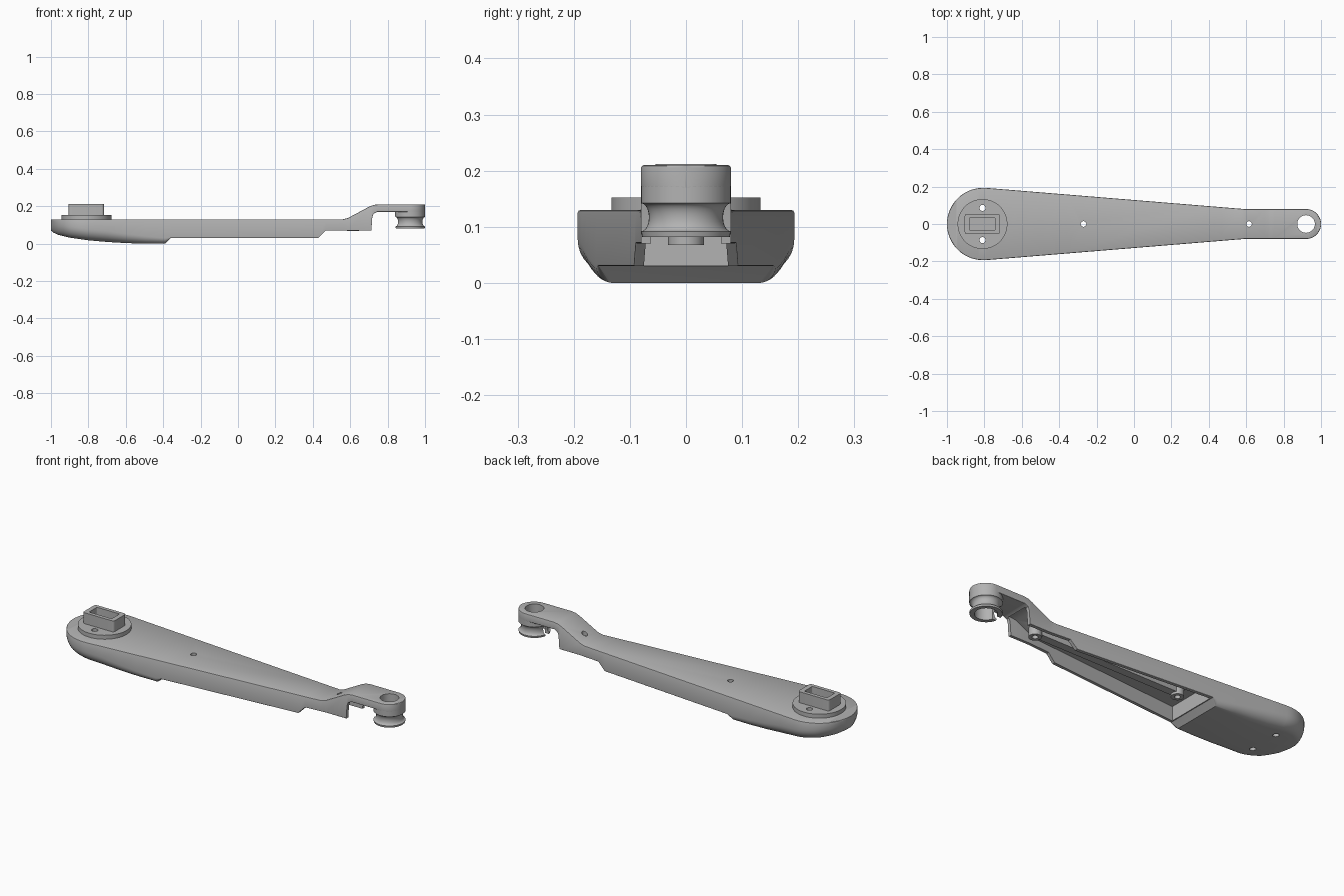
import bpy, bmesh, math

cube = bpy.data.objects.get("Cube")
if cube:
    bpy.data.objects.remove(cube, do_unlink=True)

gray = bpy.data.materials.new("plain gray")
gray.use_nodes = True
gray.diffuse_color = (0.45, 0.45, 0.45, 1)
gray.node_tree.nodes["Principled BSDF"].inputs["Base Color"].default_value = gray.diffuse_color

HEAD_X, HEAD_R, TIP_X, TIP_R = -0.807, 0.193, 0.92, 0.08


def make(name, bm):
    bmesh.ops.recalc_face_normals(bm, faces=bm.faces)
    mesh = bpy.data.meshes.new(name)
    bm.to_mesh(mesh)
    bm.free()
    mesh.materials.append(gray)
    ob = bpy.data.objects.new(name, mesh)
    bpy.context.collection.objects.link(ob)
    return ob


def skin(bm, rings, closed=False):
    """Bridge successive rings of points; cap the ends unless closed."""
    vs = [[bm.verts.new(p) for p in r] for r in rings]
    n = len(vs[0])
    for a, b in zip(vs, vs[1:] + (vs[:1] if closed else [])):
        for i in range(n):
            j = (i + 1) % n
            bm.faces.new((a[i], a[j], b[j], b[i]))
    if not closed:
        bm.faces.new(vs[0])
        bm.faces.new(vs[-1])


def prism(name, outline, z0, z1):
    bm = bmesh.new()
    skin(bm, [[(x, y, z) for x, y in outline] for z in (z0, z1)])
    return make(name, bm)


def disc(name, x, y, r, z0, z1, n=32):
    ring = [(x + r * math.cos(math.tau * i / n), y + r * math.sin(math.tau * i / n)) for i in range(n)]
    return prism(name, ring, z0, z1)


def rounded_box(name, x0, x1, hy, r, z0, z1):
    ring = []
    for cx, cy, a0 in ((x1 - r, hy - r, 0), (x0 + r, hy - r, 90), (x0 + r, r - hy, 180), (x1 - r, r - hy, 270)):
        for k in range(7):
            a = math.radians(a0 + 15 * k)
            ring.append((cx + r * math.cos(a), cy + r * math.sin(a)))
    return prism(name, ring, z0, z1)


def cut(target, cutter):
    cutter.hide_render = True
    mod = target.modifiers.new("cut", "BOOLEAN")
    mod.operation, mod.solver, mod.object = "DIFFERENCE", "EXACT", cutter
    bpy.context.view_layer.objects.active = target
    bpy.ops.object.modifier_apply(modifier=mod.name)
    bpy.data.objects.remove(cutter, do_unlink=True)


def along(points, x):
    for (x0, z0), (x1, z1) in zip(points, points[1:]):
        if x <= x1:
            return z0 + (z1 - z0) * max(0, x - x0) / (x1 - x0)
    return points[-1][1]


# Side profile curves of the arm
TOP = [(-1, 0.13), (0.56, 0.13), (0.59, 0.138), (0.7, 0.197), (0.725, 0.207), (0.75, 0.21), (1, 0.21)]
BOTTOM = [(-1, 0.07), (-0.985, 0.058), (-0.96, 0.047), (-0.9, 0.032), (-0.8, 0.018), (-0.7, 0.009),
          (-0.6, 0.003), (-0.5, 0), (-0.39, 0), (-0.36, 0.03), (0.43, 0.03), (0.47, 0.07),
          (0.713, 0.07), (0.718, 0.14), (0.725, 0.16), (0.745, 0.17), (1, 0.17)]
FILLET = [(-1, 0.06), (-0.7, 0.06), (-0.39, 0.03), (-0.36, 0.003), (1, 0.003)]


def half_width(x):
    if x < -0.79:
        return math.sqrt(max(1e-6, HEAD_R ** 2 - (x - HEAD_X) ** 2))
    if x > TIP_X:
        return math.sqrt(max(1e-6, TIP_R ** 2 - (x - TIP_X) ** 2))
    return along([(-0.79, HEAD_R), (0.59, TIP_R), (1, TIP_R)], x)


def section(x):
    w, t, b = half_width(x), along(TOP, x), along(BOTTOM, x)
    r, c = min(along(FILLET, x), w * 0.9), min(0.005, w * 0.5)
    side = [(w - c, t), (w - c * 0.3, t - c * 0.3), (w, t - c)]
    for k in range(9):
        a = math.pi / 2 * k / 8
        side.append((w - r + r * math.cos(a), b + r - r * math.sin(a)))
    return [(x, y, z) for y, z in side] + [(x, -y, z) for y, z in reversed(side)]


# Lofted arm body with rounded head and tip
stations = {round(p[0], 4) for p in TOP + BOTTOM} | {-0.79, 0.59, 0.92}
for k in range(25):
    a = math.pi / 2 * k / 24
    stations.add(round(HEAD_X - HEAD_R * math.cos(a), 4))
    stations.add(round(TIP_X + TIP_R * math.cos(a), 4))
bm = bmesh.new()
skin(bm, [section(x) for x in sorted(stations)])
arm = make("arm_body", bm)

# Open cavity under the arm
bm = bmesh.new()
rings = []
for x in (-0.355, 0.43, 0.55, 0.59, 0.68, 0.73):
    w, t = half_width(x) - 0.018, min(0.169, along(TOP, x) - 0.022)
    rings.append([(x, w, -0.1), (x, w, t), (x, -w, t), (x, -w, -0.1)])
skin(bm, rings)
cut(arm, make("cavity_cutter", bm))

# Centre rail inside the cavity, with a post at each end
rail = rounded_box("centre_rail", -0.3, 0.645, 0.022, 0.02, 0.08, 0.112)
posts = [disc("rail_post", x, 0, 0.032, 0.068, 0.115) for x in (-0.27, 0.615)]

# Pivot disc and socket on the head
pivot = disc("pivot_disc", -0.81, 0, 0.133, 0.125, 0.152, 64)
socket = rounded_box("socket", -0.905, -0.717, 0.054, 0.012, 0.14, 0.212)
cut(socket, rounded_box("pocket_cutter", -0.88, -0.743, 0.034, 0.006, 0.155, 0.3))

# Grooved collar turned around the tip
profile = [(0.047, 0.175), (0.08, 0.175), (0.08, 0.142)]
for k in range(1, 10):
    a = math.pi * k / 10
    profile.append((0.08 - 0.014 * math.sin(a), 0.117 + 0.025 * math.cos(a)))
profile += [(0.08, 0.092), (0.078, 0.082), (0.056, 0.082), (0.056, 0.15), (0.047, 0.15)]
bm = bmesh.new()
skin(bm, [[(TIP_X + r * math.cos(math.tau * i / 48), r * math.sin(math.tau * i / 48), z)
           for r, z in profile] for i in range(48)], closed=True)
collar = make("grooved_collar", bm)
cut(collar, rounded_box("slot_cutter", 0.8, 0.9, 0.016, 0.003, 0.05, 0.145))

# Through holes
cut(arm, disc("tip_hole_cutter", TIP_X, 0, 0.047, 0, 0.3, 48))
for x, post in zip((-0.27, 0.615), posts):
    for part in (arm, rail, post):
        cut(part, disc("screw_cutter", x, 0, 0.015, -0.1, 0.3, 24))
for y in (-0.086, 0.086):
    for part in (arm, pivot):
        cut(part, disc("screw_cutter", -0.81, y, 0.016, -0.1, 0.3, 24))

# Smooth shading with sharp edges kept
for ob in (arm, rail, pivot, socket, collar, *posts):
    bpy.ops.object.select_all(action="DESELECT")
    ob.select_set(True)
    bpy.context.view_layer.objects.active = ob
    bpy.ops.object.shade_smooth_by_angle(angle=math.radians(32))
